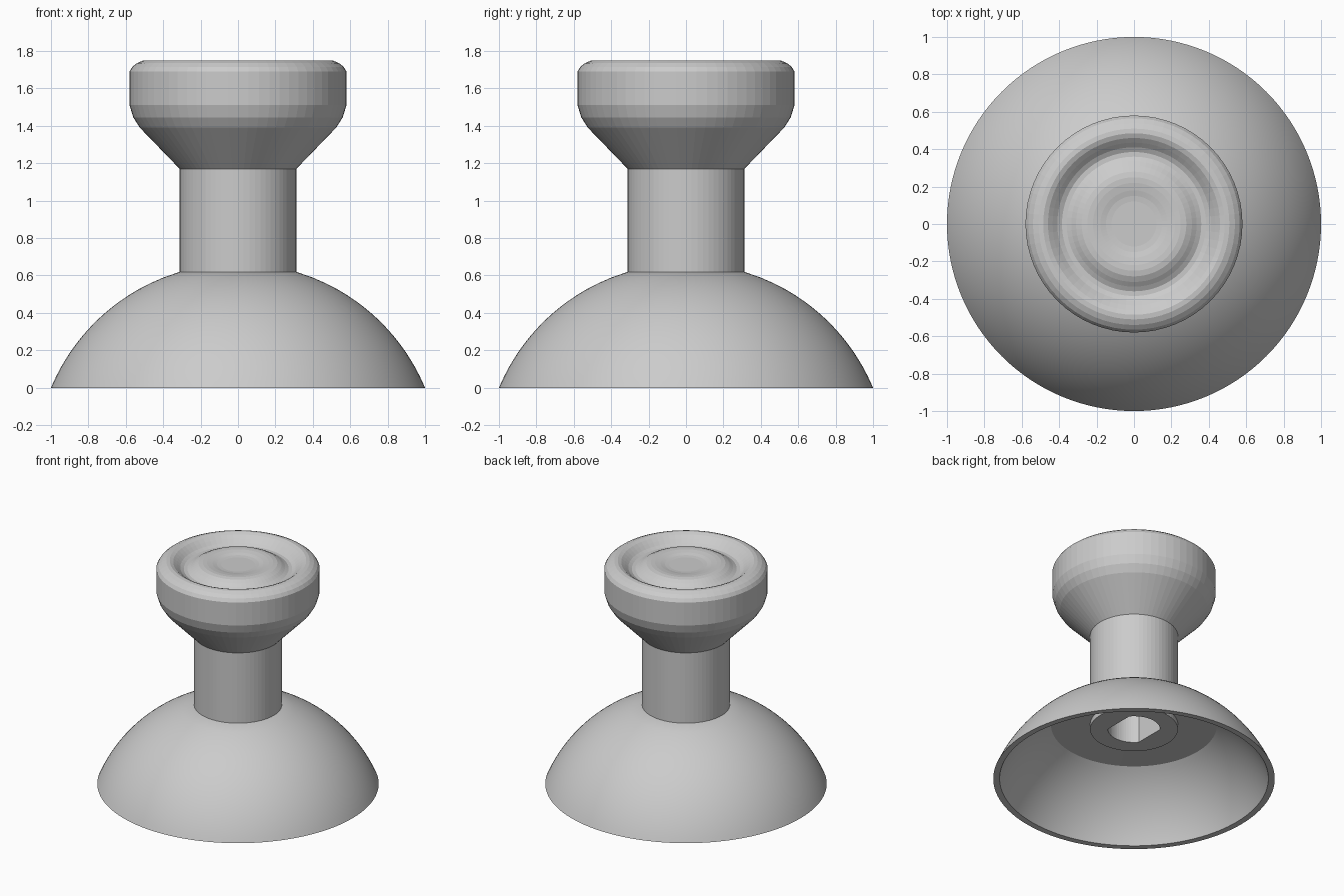
import bpy, bmesh
from math import sin, cos, pi, sqrt

cube = bpy.data.objects.get("Cube")
if cube:
    bpy.data.objects.remove(cube)

SEGMENTS = 64

grey = bpy.data.materials.new("plain grey")
grey.use_nodes = True
grey.diffuse_color = (0.6, 0.6, 0.6, 1)
grey.node_tree.nodes["Principled BSDF"].inputs["Base Color"].default_value = (0.6, 0.6, 0.6, 1)


def lathe(name, profile, segments=SEGMENTS, loop=False, flat=None, smooth=None):
    """Spin (r, z) points around z; r = 0 closes an end.
    Rings with r below 0.2 are cut off at x = +-flat when flat is given."""
    bm = bmesh.new()
    rings = []
    for r, z in profile:
        if r == 0:
            rings.append([bm.verts.new((0, 0, z))] * segments)
            continue
        ring = []
        for i in range(segments):
            a = 2 * pi * i / segments
            x = r * cos(a)
            y = r * sin(a)
            if flat and r < 0.2 and abs(x) > flat:
                y *= flat / abs(x)
                x = flat if x > 0 else -flat
            ring.append(bm.verts.new((x, y, z)))
        rings.append(ring)
    pairs = list(zip(rings, rings[1:]))
    if loop:
        pairs.append((rings[-1], rings[0]))
    for low, high in pairs:
        for i in range(segments):
            j = (i + 1) % segments
            corners = [low[i], low[j], high[j], high[i]]
            bm.faces.new(list(dict.fromkeys(corners)))
    bmesh.ops.recalc_face_normals(bm, faces=bm.faces)
    mesh = bpy.data.meshes.new(name)
    bm.to_mesh(mesh)
    bm.free()
    mesh.materials.append(grey)
    obj = bpy.data.objects.new(name, mesh)
    bpy.context.collection.objects.link(obj)
    if smooth:
        bpy.ops.object.select_all(action="DESELECT")
        obj.select_set(True)
        bpy.context.view_layer.objects.active = obj
        bpy.ops.object.shade_smooth_by_angle(angle=smooth)
    return obj


def sphere_arc(r_start, r_end, radius, centre_z, steps=20):
    """Points along a sphere section, evenly spaced in height."""
    z0, z1 = (centre_z + sqrt(radius ** 2 - r ** 2) for r in (r_start, r_end))
    heights = [z0 + (z1 - z0) * i / steps for i in range(steps + 1)]
    return [(sqrt(radius ** 2 - (z - centre_z) ** 2), z) for z in heights]


# Hollow dome skirt with a flat ceiling inside
outer = sphere_arc(1.0, 0.31, 1.084, -0.419)
inner = sphere_arc(0.59, 0.955, 1.043, -0.419)
lathe("dome_skirt", outer + [(0.29, 0.62), (0.29, 0.446)] + inner,
      segments=128, loop=True, smooth=0.5)

# Stem reaching below the ceiling, with a double-flat socket up its middle
lathe("stem", [(0, 0.95), (0.186, 0.95), (0.186, 0.405), (0.312, 0.405),
               (0.312, 1.17), (0, 1.17)], flat=0.1438)

# Flared head with bevelled rim, ring groove and shallow central dish
head = [(0, 1.17), (0.312, 1.17), (0.525, 1.39), (0.56, 1.445), (0.58, 1.51),
        (0.58, 1.69), (0.565, 1.715), (0.54, 1.735), (0.51, 1.748),
        (0.485, 1.75), (0.46, 1.74), (0.435, 1.72), (0.41, 1.698),
        (0.385, 1.685), (0.36, 1.685), (0.335, 1.698), (0.31, 1.715),
        (0.28, 1.73), (0.25, 1.735), (0.22, 1.734), (0.18, 1.728),
        (0.15, 1.721), (0.12, 1.718), (0, 1.718)]
lathe("head", head)
